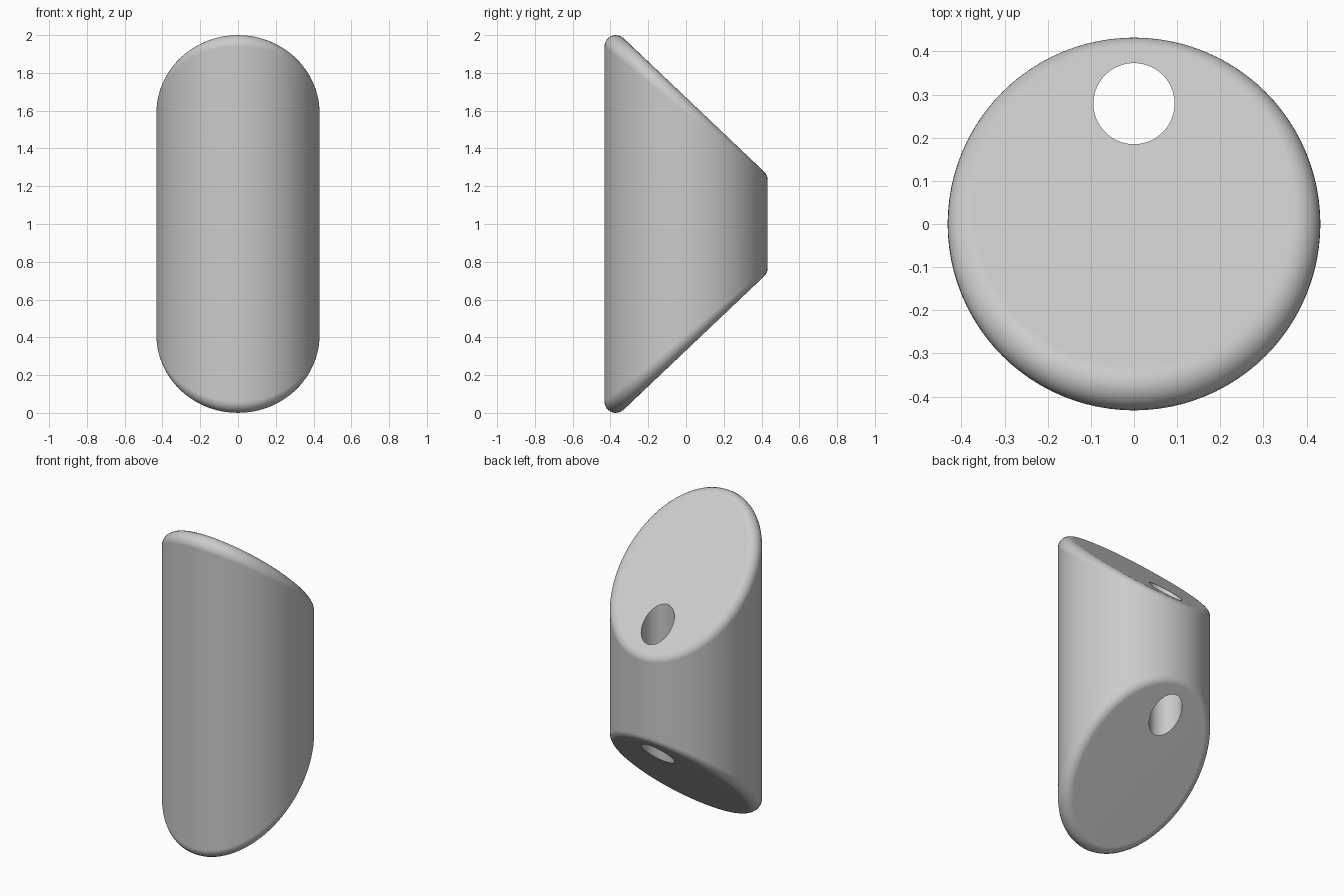
import bpy, bmesh, math
from mathutils import Vector

cube = bpy.data.objects.get("Cube")
if cube:
    bpy.data.objects.remove(cube, do_unlink=True)

RADIUS, FILLET, HEIGHT = 0.432, 0.06, 2.0
HOLE_RADIUS, HOLE_Y = 0.094, 0.279
TILT = math.radians(43.5)
SEGMENTS, STEPS = 96, 8

normal = Vector((0, math.sin(TILT), math.cos(TILT)))   # slanted end face
slope = math.tan(TILT)
inner = RADIUS - FILLET
rim_z = HEIGHT - FILLET - slope * inner                # fillet centre height at y = 0
face_z = rim_z + FILLET / math.cos(TILT)               # slanted face height at y = 0


def ring(point):
    """Points around the axis, from a function of the radial direction."""
    angles = (2 * math.pi * i / SEGMENTS for i in range(SEGMENTS))
    return [point(Vector((math.cos(a), math.sin(a), 0))) for a in angles]


def hole_point(d):
    p = d * HOLE_RADIUS + Vector((0, HOLE_Y, 0))
    p.z = face_z - slope * p.y
    return p


def fillet_point(d, t):
    """Rolling-ball rounding from the slanted face (t=0) to the side (t=1)."""
    centre = d * inner
    centre.z = rim_z - slope * centre.y
    angle = normal.angle(d)
    blend = (normal * math.sin((1 - t) * angle) + d * math.sin(t * angle)) / math.sin(angle)
    return centre + blend * FILLET


# Upper half profile from the bore to the side, then mirrored below
upper = [ring(hole_point)]
for k in range(STEPS + 1):
    upper.append(ring(lambda d: fillet_point(d, k / STEPS)))
lower = [[Vector((p.x, p.y, HEIGHT - p.z)) for p in r] for r in reversed(upper)]

# Skin the closed loop of rings: end faces, rounded rims, side and bore
bm = bmesh.new()
rings = [[bm.verts.new(p) for p in r] for r in upper + lower]
for j, r in enumerate(rings):
    nxt = rings[(j + 1) % len(rings)]
    for i in range(SEGMENTS):
        n = (i + 1) % SEGMENTS
        bm.faces.new((r[i], nxt[i], nxt[n], r[n]))
bmesh.ops.recalc_face_normals(bm, faces=bm.faces)
mesh = bpy.data.meshes.new("slanted_cylinder")
bm.to_mesh(mesh)
bm.free()

body = bpy.data.objects.new("slanted_cylinder", mesh)
bpy.context.collection.objects.link(body)

# Plain grey
grey = bpy.data.materials.new("plain_grey")
grey.use_nodes = True
colour = (0.6, 0.6, 0.6, 1)
grey.diffuse_color = colour
grey.node_tree.nodes["Principled BSDF"].inputs["Base Color"].default_value = colour
mesh.materials.append(grey)

# Smooth shading with crisp bore edges and flat end faces
bpy.ops.object.select_all(action='DESELECT')
body.select_set(True)
bpy.context.view_layer.objects.active = body
bpy.ops.object.shade_smooth_by_angle(angle=math.radians(30))
weighted = body.modifiers.new("even_normals", 'WEIGHTED_NORMAL')
weighted.keep_sharp = True
